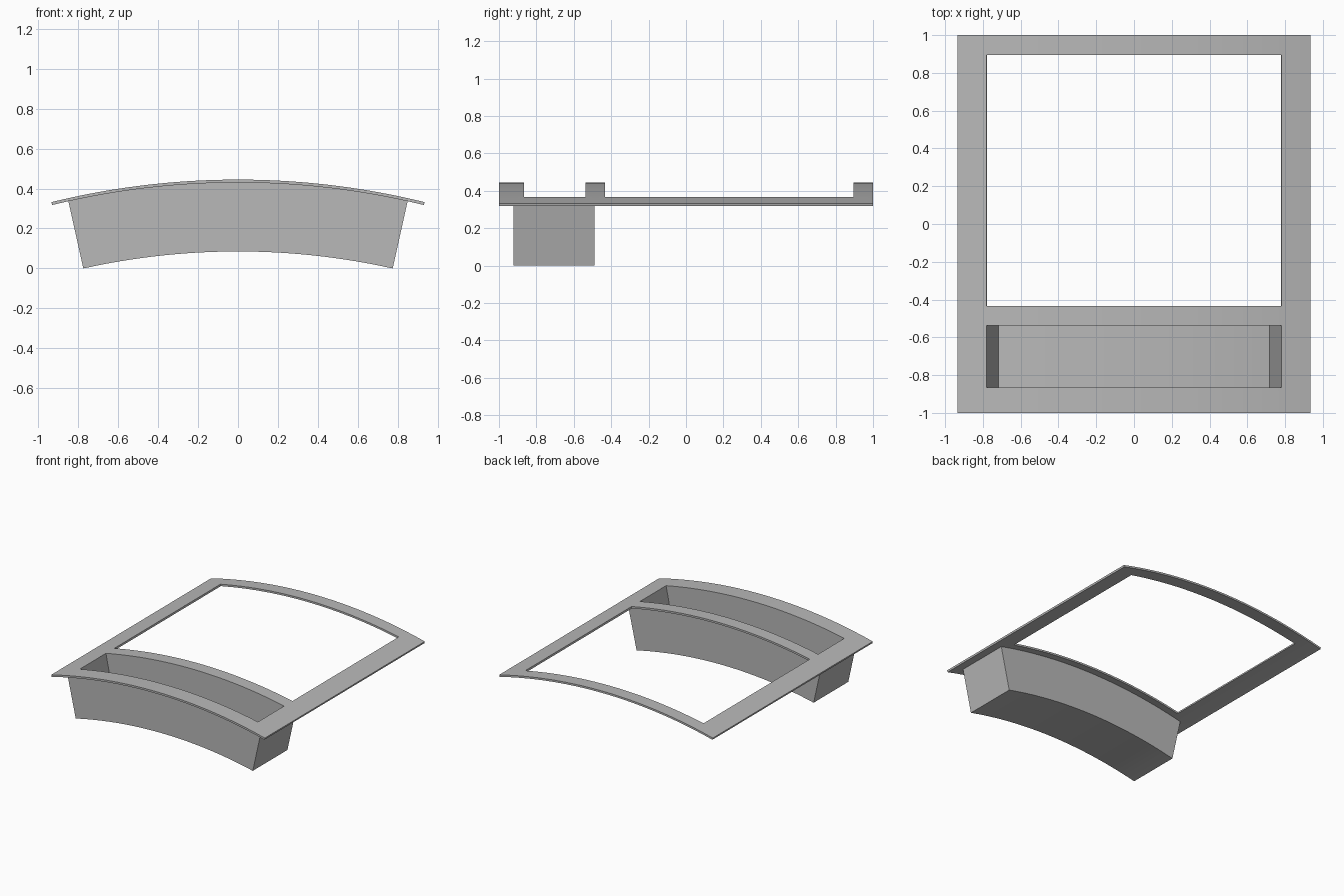
import bpy, bmesh, math

cube = bpy.data.objects.get("Cube")
if cube:
    bpy.data.objects.remove(cube, do_unlink=True)

grey = bpy.data.materials.new("plain_grey")
grey.use_nodes = True
colour = (0.48, 0.48, 0.48, 1)
grey.diffuse_color = colour
grey.node_tree.nodes["Principled BSDF"].inputs["Base Color"].default_value = colour

# Both parts bend around one axis along y, below the floor
AXIS_Z = -3.485
R_BOTTOM, R_FLOOR, R_UNDER, R_TOP = 3.57, 3.61, 3.915, 3.93
A_OPEN, A_TRAY, A_FRAME = 0.1998, 0.2188, 0.2402
Y_TRAY = (-0.922, -0.489)
Y_POCKET = (-0.865, -0.537)
Y_WINDOW = (-0.433, 0.895)

# Break lines in angle, depth and radius
STEPS = 36
angles = [-A_FRAME, -A_TRAY]
angles += [A_OPEN * (2 * i / STEPS - 1) for i in range(STEPS + 1)]
angles += [A_TRAY, A_FRAME]
depths = sorted([-1, 1, *Y_TRAY, *Y_POCKET, *Y_WINDOW])
radii = [R_BOTTOM, R_FLOOR, R_UNDER, R_TOP]
axes = (angles, depths, radii)


def within(value, span):
    return span[0] < value < span[1]


def owner(cell):
    """Name of the part filling a cell, or None where it is empty."""
    if any(i < 0 or i >= len(a) - 1 for i, a in zip(cell, axes)):
        return None
    a, y, r = ((ax[i] + ax[i + 1]) / 2 for i, ax in zip(cell, axes))
    central = abs(a) < A_OPEN
    in_pocket = central and within(y, Y_POCKET)
    if r > R_UNDER:
        in_window = central and within(y, Y_WINDOW)
        return None if in_pocket or in_window else "curved_frame"
    if abs(a) > A_TRAY or not within(y, Y_TRAY):
        return None
    return None if in_pocket and r > R_FLOOR else "storage_tray"


def build(part):
    bm = bmesh.new()
    verts = {}

    def corner(key):
        if key not in verts:
            a, y, r = (ax[i] for i, ax in zip(key, axes))
            verts[key] = bm.verts.new((r * math.sin(a), y, AXIS_Z + r * math.cos(a)))
        return verts[key]

    # Skin every side of a filled cell that meets empty space
    for i in range(len(angles) - 1):
        for j in range(len(depths) - 1):
            for k in range(len(radii) - 1):
                cell = (i, j, k)
                if owner(cell) != part:
                    continue
                for d in range(3):
                    for side in (0, 1):
                        near = list(cell)
                        near[d] += 2 * side - 1
                        if owner(near):
                            continue
                        u, v = (d + 1) % 3, (d + 2) % 3
                        loop = []
                        for du, dv in ((0, 0), (1, 0), (1, 1), (0, 1)):
                            key = list(cell)
                            key[d] += side
                            key[u] += du
                            key[v] += dv
                            loop.append(corner(tuple(key)))
                        bm.faces.new(loop if side else loop[::-1])

    mesh = bpy.data.meshes.new(part)
    bm.to_mesh(mesh)
    bm.free()
    mesh.materials.append(grey)
    obj = bpy.data.objects.new(part, mesh)
    bpy.context.collection.objects.link(obj)
    bpy.ops.object.select_all(action="DESELECT")
    obj.select_set(True)
    bpy.context.view_layer.objects.active = obj
    bpy.ops.object.shade_smooth_by_angle(angle=math.radians(30))


# Arched plate with its two openings, and the open tray hung below it
for name in ("curved_frame", "storage_tray"):
    build(name)
